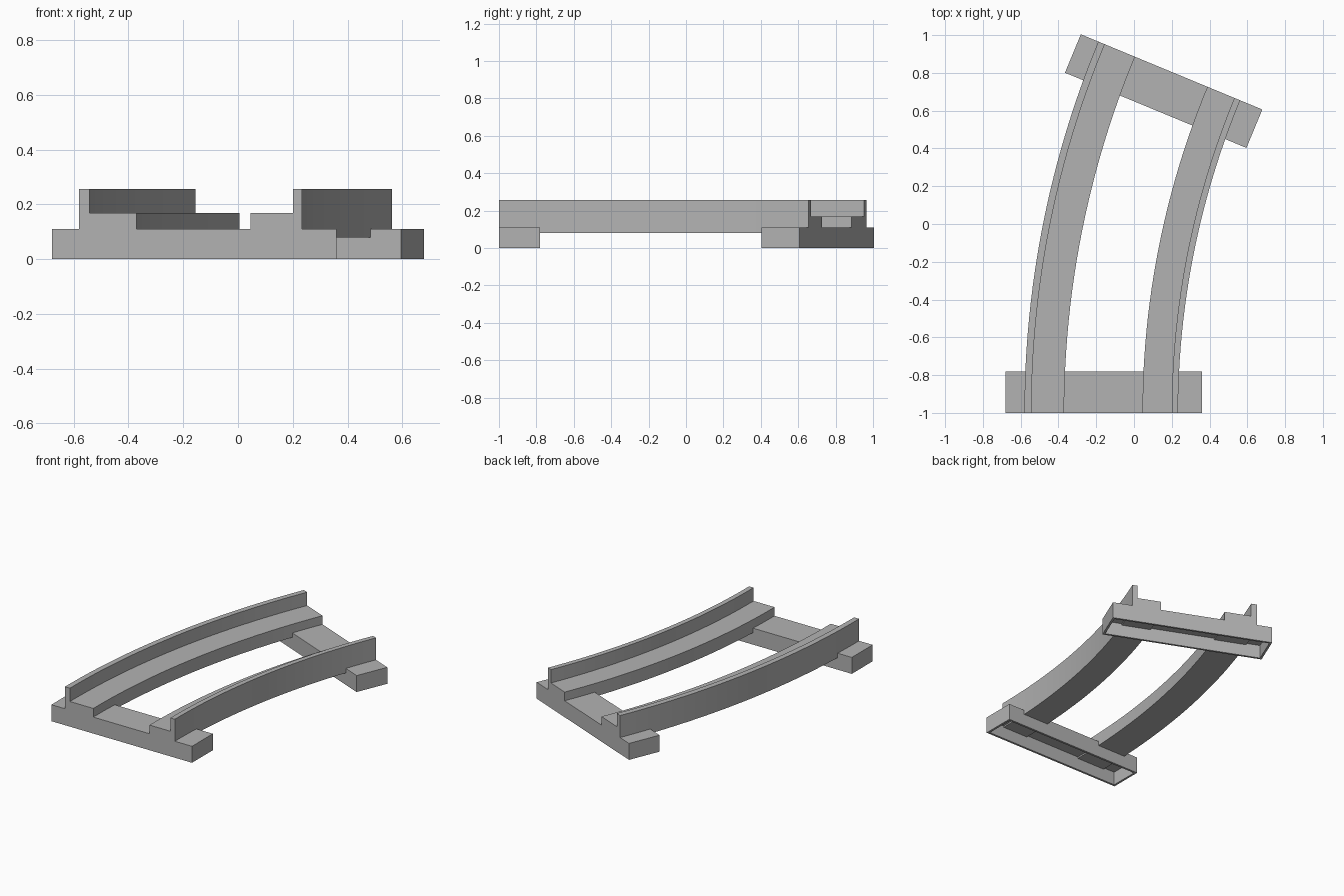
import bpy
import bmesh
from math import radians, sin, cos
from mathutils import Matrix

cube = bpy.data.objects.get("Cube")
if cube:
    bpy.data.objects.remove(cube, do_unlink=True)

# Arc of the track: starts at the front edge and bends towards +x
RADIUS, SWEEP, STEPS = 4.717, radians(22.5), 24
MID_X, FRONT_Y = -0.16, -1.0
CENTRE_X = MID_X + RADIUS
TIE_HALF, TIE_DEPTH, TIE_TOP, WALL = 0.52, 0.22, 0.11, 0.02

grey = bpy.data.materials.new("track grey")
grey.use_nodes = True
colour = (0.45, 0.45, 0.45, 1)
grey.diffuse_color = colour
grey.node_tree.nodes["Principled BSDF"].inputs["Base Color"].default_value = colour


def add_object(name, bm):
    bmesh.ops.recalc_face_normals(bm, faces=bm.faces[:])
    mesh = bpy.data.meshes.new(name)
    bm.to_mesh(mesh)
    bm.free()
    mesh.materials.append(grey)
    obj = bpy.data.objects.new(name, mesh)
    bpy.context.collection.objects.link(obj)
    return obj


def rail(name, profile):
    """Sweep an L-shaped section (offset from track middle, height) along the arc."""
    bm = bmesh.new()
    rings = []
    for i in range(STEPS + 1):
        a = SWEEP * i / STEPS
        rings.append([bm.verts.new((CENTRE_X - (RADIUS - o) * cos(a),
                                    FRONT_Y + (RADIUS - o) * sin(a), z))
                      for o, z in profile])
    n = len(profile)
    for r, s in zip(rings, rings[1:]):
        for j in range(n):
            k = (j + 1) % n
            bm.faces.new((r[j], r[k], s[k], s[j]))
    bm.faces.new(rings[0])
    bm.faces.new(rings[-1])
    obj = add_object(name, bm)
    bpy.ops.object.select_all(action="DESELECT")
    obj.select_set(True)
    bpy.context.view_layer.objects.active = obj
    bpy.ops.object.shade_smooth_by_angle(angle=radians(30))


def tie(name, angle, y0):
    """Box open underneath, with thin walls."""
    bm = bmesh.new()
    bmesh.ops.create_cube(bm, size=1)
    bmesh.ops.scale(bm, vec=(2 * TIE_HALF, TIE_DEPTH, TIE_TOP), verts=bm.verts)
    bmesh.ops.translate(bm, vec=(-RADIUS, y0 + TIE_DEPTH / 2, TIE_TOP / 2), verts=bm.verts)
    bm.normal_update()
    floor = min(bm.faces, key=lambda f: f.calc_center_median().z)
    bmesh.ops.inset_region(bm, faces=[floor], thickness=WALL)
    hollow = bmesh.ops.extrude_face_region(bm, geom=[floor])["geom"]
    bmesh.ops.translate(bm, vec=(0, 0, TIE_TOP - WALL),
                        verts=[v for v in hollow if isinstance(v, bmesh.types.BMVert)])
    if floor.is_valid:
        bmesh.ops.delete(bm, geom=[floor], context="FACES_ONLY")
    bm.transform(Matrix.Translation((CENTRE_X, FRONT_Y, 0)) @ Matrix.Rotation(-angle, 4, "Z"))
    add_object(name, bm)


# Rails: a flat running surface with a raised outer lip
def section(inner, lip, outer):
    return [(inner, 0.08), (outer, 0.08), (outer, 0.257), (lip, 0.257), (lip, 0.168), (inner, 0.168)]


rail("right_rail", section(-0.21, -0.383, -0.42))
rail("left_rail", section(0.205, 0.36, 0.393))

# Cross ties at both ends
tie("front_tie", 0, 0)
tie("back_tie", SWEEP, -TIE_DEPTH)
